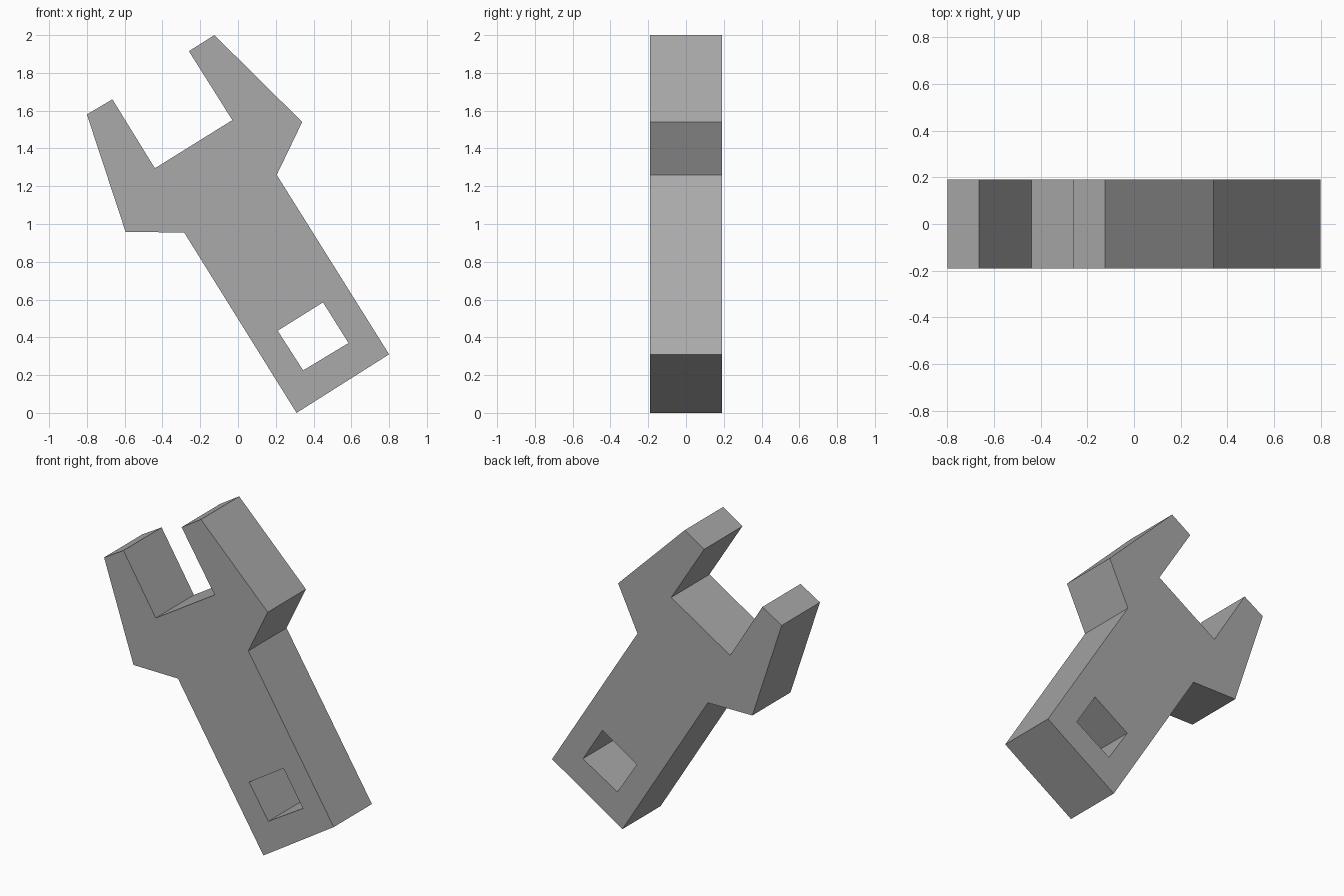
import bpy
import bmesh
from mathutils import Vector

cube = bpy.data.objects.get("Cube")
if cube:
    bpy.data.objects.remove(cube, do_unlink=True)

HALF_DEPTH = 0.19

# Wrench outline (x, z): handle, then around the open jaw
OUTLINE = [
    (0.31, 0.0), (0.80, 0.31), (0.205, 1.26), (0.34, 1.54),
    (-0.125, 2.0), (-0.26, 1.915), (-0.03, 1.55), (-0.44, 1.295),
    (-0.665, 1.66), (-0.80, 1.58), (-0.595, 0.958), (-0.285, 0.955),
]
# Square hanging hole near the handle end
HOLE = [(0.21, 0.435), (0.45, 0.585), (0.585, 0.37), (0.345, 0.225)]


def add_loop(bm, points):
    verts = [bm.verts.new((x, -HALF_DEPTH, z)) for x, z in points]
    return [bm.edges.new((a, b)) for a, b in zip(verts, verts[1:] + verts[:1])]


# Flat steel colour
steel = bpy.data.materials.new("steel_grey")
steel.use_nodes = True
colour = (0.40, 0.40, 0.40, 1.0)
steel.diffuse_color = colour
steel.node_tree.nodes["Principled BSDF"].inputs["Base Color"].default_value = colour

# Fill the outline around the hole, then extrude it to full thickness
bm = bmesh.new()
edges = add_loop(bm, OUTLINE) + add_loop(bm, HOLE)
bmesh.ops.triangle_fill(bm, edges=edges, use_beauty=True, normal=Vector((0, -1, 0)))
extruded = bmesh.ops.extrude_face_region(bm, geom=bm.faces[:], use_keep_orig=True)
moved = [g for g in extruded["geom"] if isinstance(g, bmesh.types.BMVert)]
bmesh.ops.translate(bm, verts=moved, vec=(0, 2 * HALF_DEPTH, 0))
bmesh.ops.recalc_face_normals(bm, faces=bm.faces[:])

mesh = bpy.data.meshes.new("wrench")
bm.to_mesh(mesh)
bm.free()
mesh.materials.append(steel)
wrench = bpy.data.objects.new("wrench", mesh)
bpy.context.collection.objects.link(wrench)
